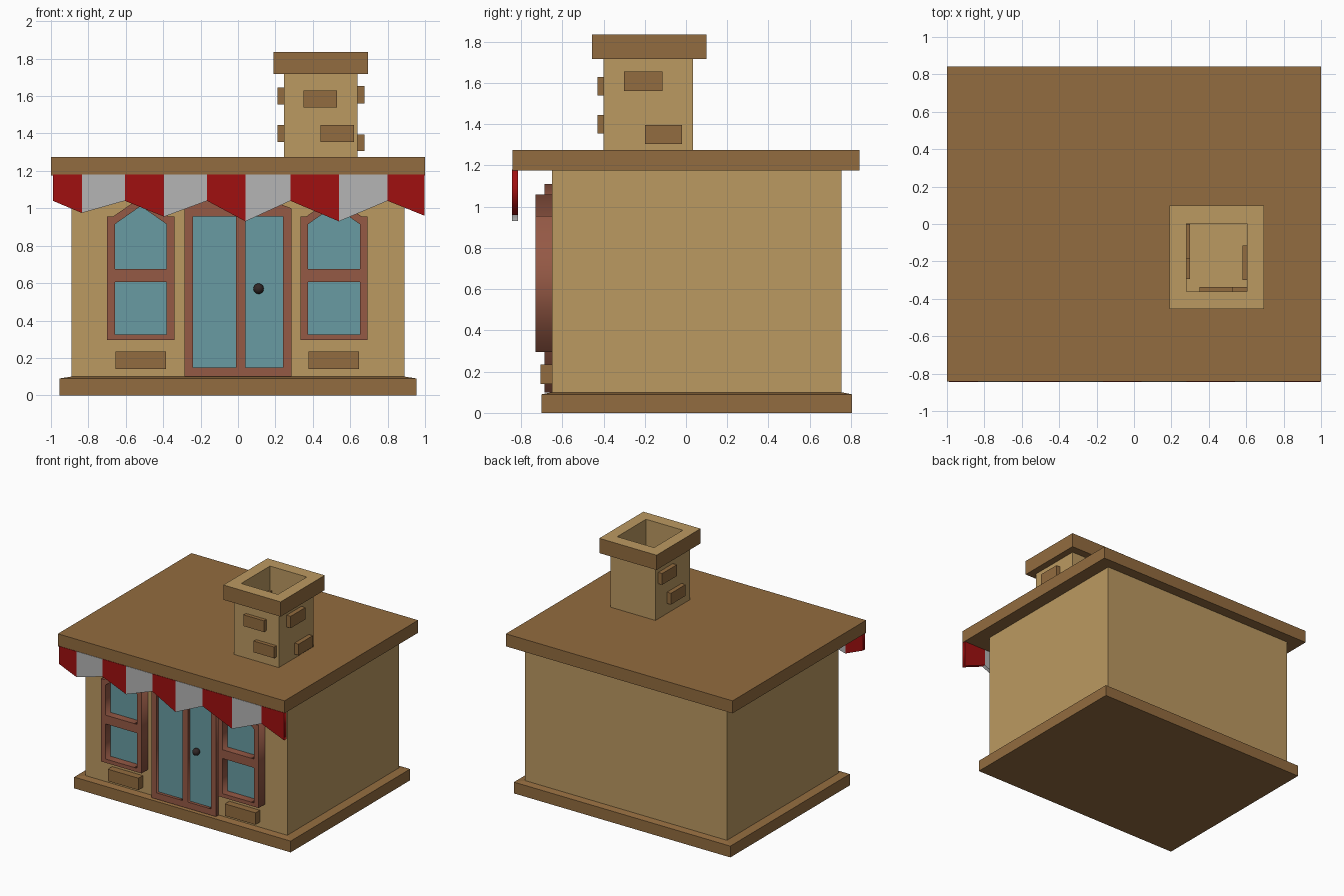
import bpy, bmesh
from math import pi

if "Cube" in bpy.data.objects:
    bpy.data.objects.remove(bpy.data.objects["Cube"])


def material(name, rgb):
    m = bpy.data.materials.new(name)
    m.diffuse_color = (*rgb, 1)
    m.use_nodes = True
    m.node_tree.nodes["Principled BSDF"].inputs["Base Color"].default_value = m.diffuse_color
    return m


TAN = material("tan_plaster", (0.50, 0.32, 0.12))
BROWN = material("brown_wood", (0.29, 0.15, 0.05))
FRAME = material("frame_wood", (0.30, 0.10, 0.06))
GLASS = material("glass", (0.14, 0.33, 0.36))
RED = material("awning_red", (0.35, 0.005, 0.005))
WHITE = material("awning_white", (0.46, 0.46, 0.46))
BLACK = material("knob_black", (0.03, 0.02, 0.02))


def loft(name, rings, mats, bands=None):
    """Stack rectangles (x0, x1, y0, y1, z) into a closed shell; bands = material per band."""
    bm = bmesh.new()
    loops = [[bm.verts.new(p) for p in ((a, c, z), (b, c, z), (b, d, z), (a, d, z))]
             for a, b, c, d, z in rings]
    bm.faces.new(loops[0][::-1])
    for k, (lo, hi) in enumerate(zip(loops, loops[1:])):
        for i in range(4):
            j = (i + 1) % 4
            f = bm.faces.new((lo[i], lo[j], hi[j], hi[i]))
            f.material_index = bands[k] if bands else 0
    bm.faces.new(loops[-1])
    bmesh.ops.recalc_face_normals(bm, faces=bm.faces)
    me = bpy.data.meshes.new(name)
    bm.to_mesh(me)
    bm.free()
    for m in mats:
        me.materials.append(m)
    ob = bpy.data.objects.new(name, me)
    bpy.context.collection.objects.link(ob)
    return ob


def box(name, x0, x1, y0, y1, z0, z1, mat):
    return loft(name, [(x0, x1, y0, y1, z0), (x0, x1, y0, y1, z1)], [mat])


def panel(name, outlines, y0, y1, mat, x=0):
    """Extrude x-z outlines along y; outlines after the first become holes."""
    cu = bpy.data.curves.new(name, 'CURVE')
    cu.dimensions = '2D'
    cu.fill_mode = 'BOTH'
    cu.extrude = (y1 - y0) / 2
    for pts in outlines:
        s = cu.splines.new('POLY')
        s.points.add(len(pts) - 1)
        for p, (px, pz) in zip(s.points, pts):
            p.co = (px, pz, 0, 1)
        s.use_cyclic_u = True
    cu.materials.append(mat)
    ob = bpy.data.objects.new(name, cu)
    bpy.context.collection.objects.link(ob)
    ob.location = (x, (y0 + y1) / 2, 0)
    ob.rotation_euler = (pi / 2, 0, 0)
    bpy.ops.object.select_all(action='DESELECT')
    bpy.context.view_layer.objects.active = ob
    ob.select_set(True)
    bpy.ops.object.convert(target='MESH')
    return bpy.context.object


def rect(x0, x1, z0, z1):
    return [(x0, z0), (x1, z0), (x1, z1), (x0, z1)]


# Base, walls and roof slab
loft("base", [(-.955, .955, -.70, .805, 0), (-.955, .955, -.70, .805, .09),
              (-.89, .89, -.65, .755, .10)], [BROWN])
box("walls", -.89, .89, -.65, .755, .10, 1.175, TAN)
box("roof", -1, 1, -.842, .842, 1.175, 1.275, BROWN)

# Hollow chimney with overhanging cap
shaft = (.245, .64, -.40, .035)
cap = (.19, .695, -.455, .10)
hole = (.28, .605, -.36, .003)
loft("chimney", [(*shaft, 1.272), (*shaft, 1.717), (*cap, 1.717), (*cap, 1.835),
                 (*hole, 1.835), (*hole, 1.29)], [TAN, BROWN], [0, 1, 1, 0, 0])

# Chimney bricks poking through the shaft walls
for i, b in enumerate([(.35, .53, -.43, -.337, 1.54, 1.63), (.44, .62, -.43, -.337, 1.355, 1.445),
                       (.58, .675, -.30, -.115, 1.56, 1.655), (.61, .675, -.20, -.02, 1.305, 1.395),
                       (.21, .30, -.185, 0, 1.555, 1.645), (.21, .30, -.295, -.11, 1.355, 1.445)]):
    box(f"chimney_brick_{i + 1}", *b, BROWN)

# Striped awning with a zigzag hem
xs = [-.99, -.835, -.605, -.395, -.165, .04, .28, .54, .80, .998]
hem = [1.04, .975, 1.04, .955, 1.04, .93, 1.04, .93, 1.04, .96]
for i in range(9):
    panel(f"awning_stripe_{i + 1}",
          [[(xs[i], hem[i]), (xs[i + 1], hem[i + 1]), (xs[i + 1], 1.18), (xs[i], 1.18)]],
          -.845, -.815, WHITE if i % 2 else RED)

# Gabled windows with two panes, and a brick below each
for side, cx in (("left", -.52), ("right", .513)):
    outer = [(-.18, .295), (.18, .295), (.18, .955), (.15, .955), (0, 1.058),
             (-.15, .955), (-.18, .955)]
    upper = [(-.138, .675), (.138, .675), (.138, .915), (0, 1.012), (-.138, .915)]
    panel(f"{side}_window_frame", [outer, rect(-.138, .138, .325, .605), upper],
          -.73, -.645, FRAME, cx)
    panel(f"{side}_window_lower_glass", [rect(-.14, .14, .32, .61)], -.67, -.648, GLASS, cx)
    panel(f"{side}_window_upper_glass", [upper], -.67, -.648, GLASS, cx)
    box(f"{side}_wall_brick", cx - .135, cx + .135, -.705, -.645, .14, .235, BROWN)

# Double door with glass panes and a round knob
panel("door_frame", [[(-.285, .10), (.285, .10), (.285, 1.0), (0, 1.11), (-.285, 1.0)],
                     rect(-.24, -.01, .15, .955), rect(.04, .24, .15, .955)],
      -.685, -.645, FRAME)
box("door_glass", -.25, .25, -.662, -.648, .14, .96, GLASS)
bpy.ops.mesh.primitive_uv_sphere_add(segments=16, ring_count=10, radius=.028,
                                     location=(.11, -.685, .57))
knob = bpy.context.object
knob.name = "door_knob"
knob.data.materials.append(BLACK)
bpy.ops.object.shade_smooth()
